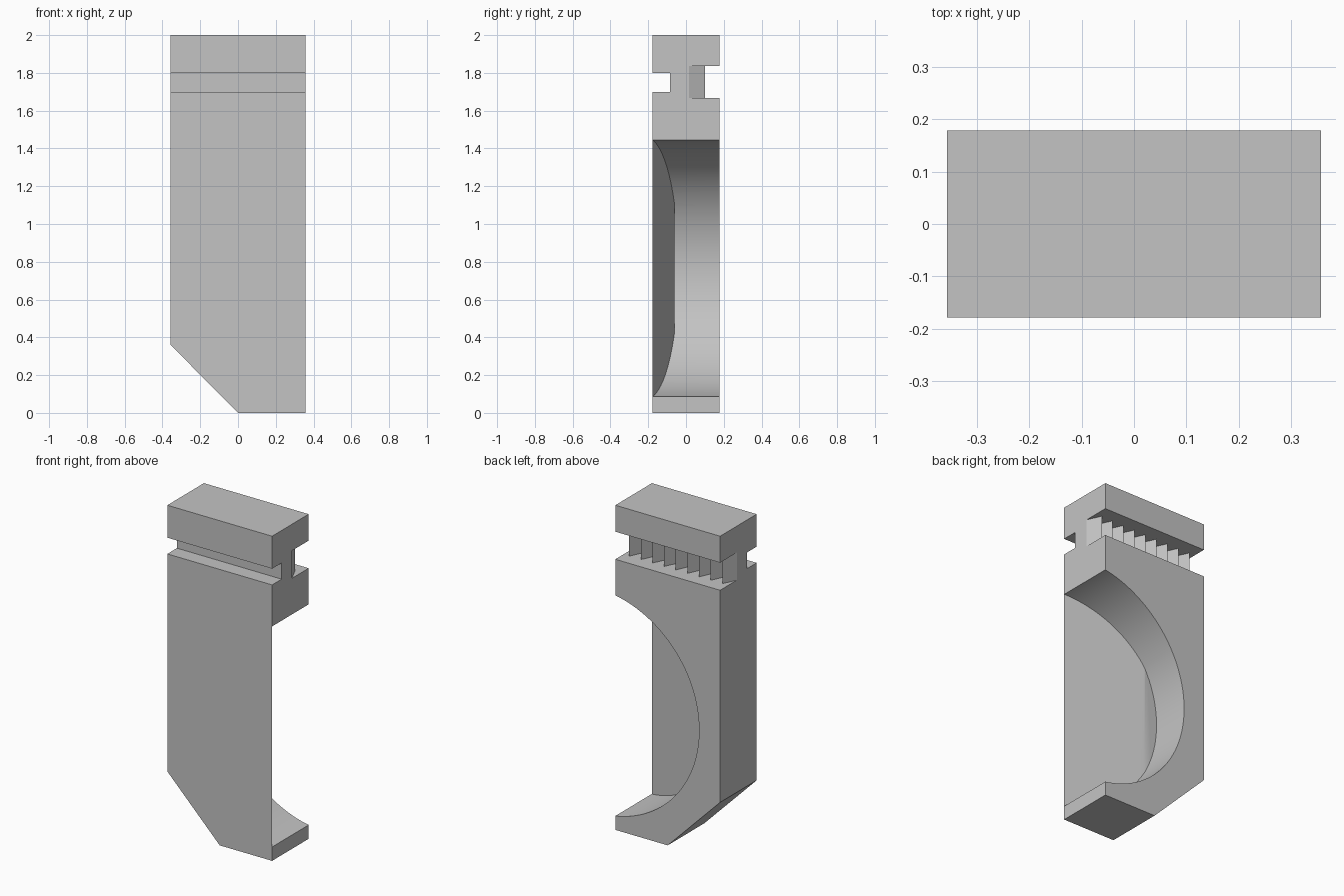
import bpy, bmesh, math
from mathutils import Vector

old = bpy.data.objects.get("Cube")
if old:
    bpy.data.objects.remove(old, do_unlink=True)

HX, HY, TOP = 0.357, 0.178, 2.0      # half width, half depth, height

grey = bpy.data.materials.new("plain grey")
grey.use_nodes = True
colour = (0.55, 0.55, 0.55, 1)
grey.diffuse_color = colour
grey.node_tree.nodes["Principled BSDF"].inputs["Base Color"].default_value = colour


def prism(name, points, axis, lo, hi):
    """Extrude a 2D outline along an axis: (x, z) along y, (x, y) along z, (y, z) along x."""
    place = {"x": lambda a, b: (lo, a, b),
             "y": lambda a, b: (a, lo, b),
             "z": lambda a, b: (a, b, lo)}[axis]
    step = Vector([hi - lo if axis == k else 0 for k in "xyz"])
    bm = bmesh.new()
    face = bm.faces.new([bm.verts.new(place(a, b)) for a, b in points])
    new = bmesh.ops.extrude_face_region(bm, geom=[face])["geom"]
    bmesh.ops.translate(bm, vec=step, verts=[v for v in new if isinstance(v, bmesh.types.BMVert)])
    bmesh.ops.recalc_face_normals(bm, faces=bm.faces)
    mesh = bpy.data.meshes.new(name)
    bm.to_mesh(mesh)
    bm.free()
    mesh.materials.append(grey)
    obj = bpy.data.objects.new(name, mesh)
    bpy.context.collection.objects.link(obj)
    return obj


def combine(target, tool, operation):
    """Apply a boolean and remove the tool."""
    tool.hide_render = True
    mod = target.modifiers.new("cut", "BOOLEAN")
    mod.operation, mod.object, mod.solver = operation, tool, "EXACT"
    bpy.context.view_layer.update()
    result = target.evaluated_get(bpy.context.evaluated_depsgraph_get())
    mesh = bpy.data.meshes.new_from_object(result)
    target.modifiers.clear()
    target.data = mesh
    bpy.data.objects.remove(tool, do_unlink=True)


# Upright block with one lower corner cut off
body = prism("notched_block",
             [(-HX, TOP), (-HX, 0.36), (0, 0), (HX, 0), (HX, TOP)], "y", -HY, HY)

# Plain groove across the front
combine(body, prism("front_groove", [(-0.5, 1.70), (-0.085, 1.70), (-0.085, 1.80), (-0.5, 1.80)],
                    "x", -1, 1), "DIFFERENCE")

# Back groove with a row of vertical teeth
count, valley, tip = 9, 0.015, 0.10
pitch = 2 * HX / count
rack = [(0.5, 0.3), (0.5, valley), (HX, valley)]
for i in range(count):
    rack += [(HX - (i + 0.5) * pitch, tip), (HX - (i + 1) * pitch, valley)]
rack += [(-0.5, valley), (-0.5, 0.3)]
combine(body, prism("toothed_groove", rack, "z", 1.667, 1.837), "DIFFERENCE")

# Round recess whose floor slopes out to a thin edge on one side
radius, cx, cz, segments = 0.69, 0.476, 0.765, 128
circle = [(cx + radius * math.cos(2 * math.pi * i / segments),
           cz + radius * math.sin(2 * math.pi * i / segments)) for i in range(segments)]
recess = prism("round_recess", circle, "y", -0.6, 0.25)
floor = [(-0.4, 0.4), (-0.4, -0.06), (-0.127, -0.06), (HX, -0.1775),
         (1.4, -0.43), (1.4, 0.4)]
combine(recess, prism("recess_floor", floor, "z", -0.2, 1.7), "INTERSECT")
combine(body, recess, "DIFFERENCE")

# Smooth only the round wall
for obj in bpy.context.selected_objects:
    obj.select_set(False)
body.select_set(True)
bpy.context.view_layer.objects.active = body
bpy.ops.object.shade_smooth_by_angle(angle=math.radians(16))
